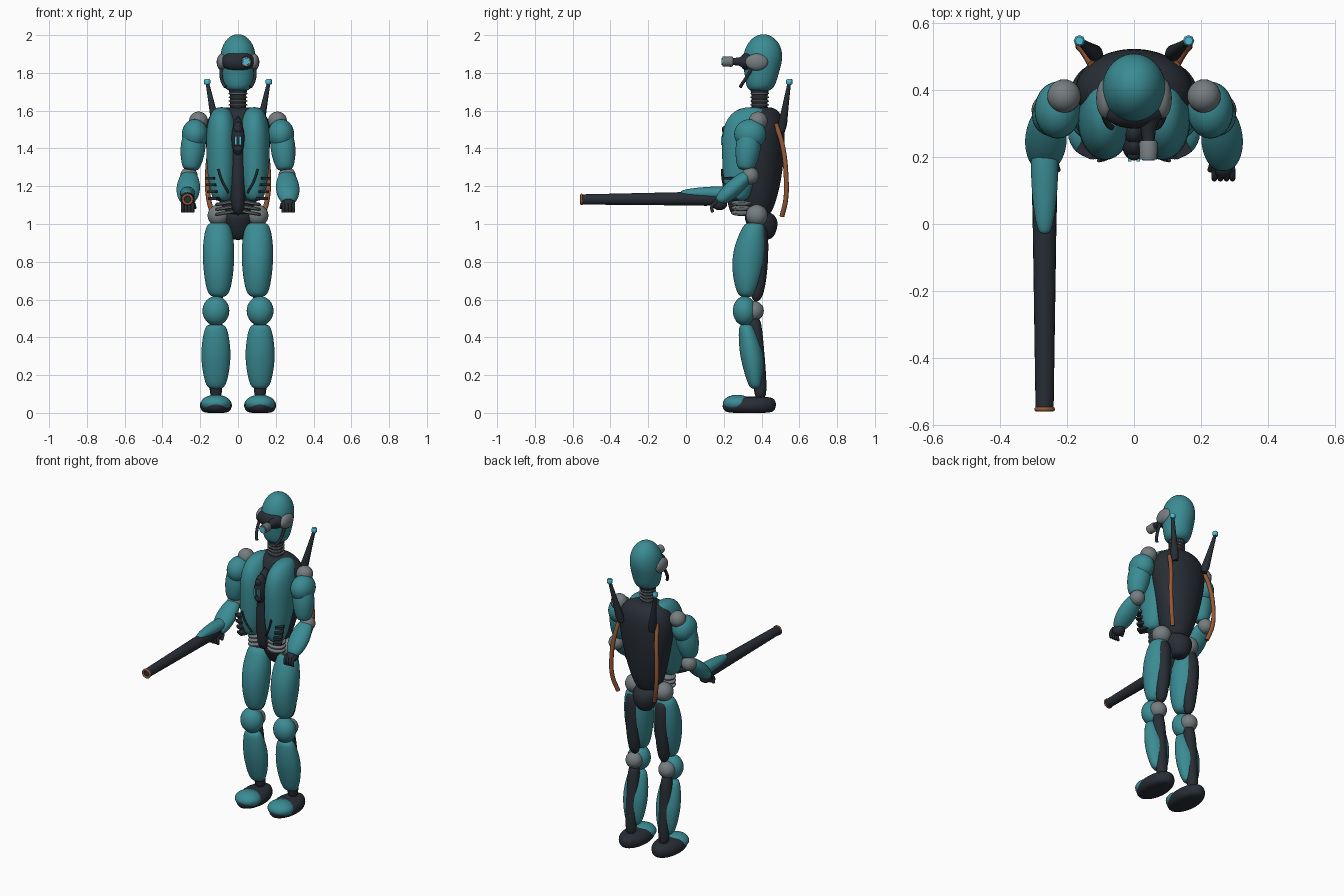
import bpy, bmesh, math
from mathutils import Vector, Matrix

cube = bpy.data.objects.get("Cube")
if cube:
    bpy.data.objects.remove(cube, do_unlink=True)


def material(name, r, g, b, rough=0.5):
    m = bpy.data.materials.new(name)
    m.use_nodes = True
    m.diffuse_color = (r, g, b, 1)
    m.node_tree.nodes["Principled BSDF"].inputs["Base Color"].default_value = (r, g, b, 1)
    return m


TEAL = material("teal armour", 0.043, 0.26, 0.295)
DARK = material("dark frame", 0.021, 0.027, 0.036)
GREY = material("grey joint", 0.18, 0.205, 0.215)
COPPER = material("copper cable", 0.29, 0.095, 0.038)
CYAN = material("cyan light", 0.08, 0.5, 0.66)


def finish(name, bm, mat, subdiv=0):
    mesh = bpy.data.meshes.new(name)
    bmesh.ops.recalc_face_normals(bm, faces=bm.faces)
    bm.to_mesh(mesh)
    bm.free()
    mesh.materials.append(mat)
    mesh.shade_smooth()
    if not subdiv:
        mesh.set_sharp_from_angle(angle=math.radians(40))
    ob = bpy.data.objects.new(name, mesh)
    bpy.context.collection.objects.link(ob)
    if subdiv:
        mod = ob.modifiers.new("smooth", "SUBSURF")
        mod.levels = mod.render_levels = subdiv
    return ob


def skin(name, mat, rings, subdiv):
    bm = bmesh.new()
    loops = [[bm.verts.new(p) for p in ring] for ring in rings]
    n = len(loops[0])
    for a, b in zip(loops, loops[1:]):
        for i in range(n):
            j = (i + 1) % n
            bm.faces.new((a[i], a[j], b[j], b[i]))
    bm.faces.new(loops[0][::-1])
    bm.faces.new(loops[-1])
    return finish(name, bm, mat, subdiv)


def circle(n, rx, ry):
    return [Vector((rx * math.cos(2 * math.pi * i / n), ry * math.sin(2 * math.pi * i / n), 0))
            for i in range(n)]


def loft(name, mat, x, rings, n=16):
    """Smooth shell from rings of (z, y, half width, half depth)."""
    return skin(name, mat, [[p + Vector((x, y, z)) for p in circle(n, rx / 0.974, ry / 0.974)]
                            for z, y, rx, ry in rings], 2)


def rod(name, mat, a, b, profile, flat=1.0, subdiv=0, n=20):
    """Turned part from a to b with (position, radius) pairs."""
    a, b = Vector(a), Vector(b)
    turn = (b - a).to_track_quat("Z", "Y")
    return skin(name, mat, [[a.lerp(b, t) + turn @ p for p in circle(n, r, r * flat)]
                            for t, r in profile], subdiv)


def ball(name, mat, c, r):
    bm = bmesh.new()
    r = r if isinstance(r, tuple) else (r, r, r)
    bmesh.ops.create_uvsphere(bm, u_segments=28, v_segments=16, radius=1,
                              matrix=Matrix.Translation(c) @ Matrix.Diagonal((*r, 1)))
    return finish(name, bm, mat)


def box(name, mat, c, size, turn=0):
    bm = bmesh.new()
    bmesh.ops.create_cube(bm, size=1, matrix=Matrix.Translation(c) @ Matrix.Rotation(turn, 4, "Z")
                          @ Matrix.Diagonal((*size, 1)))
    return finish(name, bm, mat)


def cable(name, mat, points, r):
    cu = bpy.data.curves.new(name, "CURVE")
    cu.dimensions = "3D"
    cu.bevel_depth = r
    cu.bevel_resolution = 3
    cu.use_fill_caps = True
    sp = cu.splines.new("BEZIER")
    sp.bezier_points.add(len(points) - 1)
    for bp, p in zip(sp.bezier_points, points):
        bp.co = p
        bp.handle_left_type = bp.handle_right_type = "AUTO"
    cu.materials.append(mat)
    ob = bpy.data.objects.new(name, cu)
    bpy.context.collection.objects.link(ob)


# Head, visor and eyepiece
loft("head", TEAL, 0, [(1.70, .39, .05, .05), (1.73, .395, .078, .078), (1.79, .40, .088, .088),
                       (1.87, .405, .098, .108), (1.94, .41, .086, .095), (1.985, .41, .055, .06),
                       (2.005, .41, .02, .02)])
ball("visor", DARK, (0, .335, 1.86), (.09, .05, .053))
rod("eyepiece_mount", DARK, (.043, .315, 1.86), (.043, .245, 1.86), [(0, .036), (.5, .022), (1, .018)])
rod("eyepiece", GREY, (.043, .25, 1.86), (.043, .192, 1.86), [(0, .022), (.15, .028), (1, .026)])
rod("eyepiece_lens", CYAN, (.043, .2, 1.86), (.043, .189, 1.86), [(0, .02), (1, .018)])

# Neck with rings
rod("neck", DARK, (0, .39, 1.58), (0, .39, 1.74), [(0, .062), (.25, .042), (.6, .042), (1, .055)])
for i in range(4):
    rod(f"neck_ring_{i + 1}", GREY, (0, .39, 1.625 + .02 * i), (0, .39, 1.637 + .02 * i),
        [(0, .04), (.3, .049), (.7, .049), (1, .04)])

# Torso, pelvis and chest ornament
loft("torso", DARK, 0, [(1.04, .375, .05, .06), (1.07, .38, .085, .08), (1.2, .395, .125, .105),
                        (1.36, .40, .162, .12), (1.48, .40, .18, .125), (1.56, .40, .165, .115),
                        (1.605, .40, .115, .085), (1.62, .40, .06, .05)])
rod("breast_strip", DARK, (0, .27, 1.04), (0, .275, 1.58),
    [(0, .03), (.2, .045), (.6, .045), (1, .03)], 1.3, 1)
loft("pelvis", DARK, 0, [(.915, .41, .03, .03), (.935, .41, .055, .06), (1.0, .405, .085, .085),
                         (1.045, .39, .085, .085), (1.07, .38, .05, .05)])
ball("chest_ornament", DARK, (0, .235, 1.45), (.035, .045, .092))
for z, r in ((1.5, .02), (1.4, .022)):
    ball("ornament_boss", DARK, (0, .205, z), (r, .015, r))

for s, side in ((-1, "right"), (1, "left")):
    def part(kind):
        return f"{side}_{kind}"

    # Head side pieces
    ball(part("ear"), GREY, (s * .085, .375, 1.857), (.028, .06, .045))
    cable(part("jaw_tube"), DARK, [(s * .09, .345, 1.82), (s * .088, .32, 1.775),
                                   (s * .076, .296, 1.74), (s * .066, .288, 1.725)], .009)

    # Chest plates, ribs and waist
    loft(part("chest_plate"), TEAL, s * .087,
         [(1.12, .275, .035, .04), (1.15, .275, .055, .065), (1.25, .285, .074, .09),
          (1.38, .31, .082, .12), (1.51, .315, .08, .122), (1.585, .335, .06, .1),
          (1.62, .35, .03, .05)])
    box(part("ornament_light"), CYAN, (s * .013, .193, 1.44), (.01, .014, .045))
    cable(part("chest_seam"), DARK, [(s * .105, .19, 1.29), (s * .085, .195, 1.23),
                                     (s * .05, .212, 1.165)], .006)
    for i in range(4):
        box(part(f"rib_{i + 1}"), DARK, (s * (.12 + .005 * i), .235, 1.135 + .036 * i),
            (.05, .07, .014), s * .5)
    for i in range(3):
        rod(part(f"waist_ring_{i + 1}"), GREY, (s * .065, .295, 1.05 + .026 * i),
            (s * .068, .295, 1.068 + .026 * i), [(0, .045), (.3, .056), (.7, .056), (1, .045)])
    ball(part("hip_joint"), GREY, (s * .103, .375, 1.045), .058)

    # Back antenna and cable
    root, tip = Vector((s * .11, .505, 1.49)), Vector((s * .163, .547, 1.75))
    rod(part("antenna"), DARK, root, tip, [(0, .018), (.15, .024), (.5, .017), (1, .009)])
    rod(part("antenna_tip"), CYAN, tip - Vector((0, 0, .012)), tip + Vector((0, 0, .018)),
        [(0, .012), (.2, .017), (.8, .017), (1, .012)], n=8)
    cable(part("back_cable"), COPPER, [(s * .125, .475, 1.53), (s * .145, .51, 1.42),
                                       (s * .162, .53, 1.25), (s * .155, .528, 1.13),
                                       (s * .13, .508, 1.04)], .013)

    # Arm
    ball(part("shoulder_joint"), GREY, (s * .209, .382, 1.545), .05)
    ball(part("shoulder_guard"), TEAL, (s * .228, .34, 1.475), (.069, .085, .08))
    rod(part("upper_arm"), TEAL, (s * .225, .345, 1.54), (s * .25, .315, 1.285),
        [(0, .03), (.1, .05), (.5, .071), (.8, .058), (.96, .045), (1, .03)], 1.05, 2, 16)
    ball(part("elbow_joint"), GREY, (s * .26, .34, 1.255), .046)
    rod(part("forearm"), TEAL, (s * .258, .335, 1.265), (s * .268, .17, 1.115),
        [(0, .03), (.08, .05), (.45, .067), (.75, .06), (.95, .042), (1, .025)], .72, 2, 16)
    ball(part("palm"), DARK, (s * .266, .178, 1.105), (.036, .04, .032))
    for i in range(4):
        fx = s * (.24 + .018 * i)
        cable(part(f"finger_{i + 1}"), DARK, [(fx, .165, 1.118), (fx, .138, 1.095),
                                              (fx, .14, 1.062)], .009)
    cable(part("thumb"), DARK, [(s * .235, .185, 1.11), (s * .228, .16, 1.085)], .009)

    # Leg
    x = s * .117
    loft(part("thigh_core"), DARK, s * .105, [(1.0, .385, .04, .04), (.93, .39, .05, .048),
                                              (.75, .392, .042, .042), (.58, .37, .034, .034)])
    loft(part("thigh"), TEAL, s * .103, [(1.01, .36, .045, .04), (.985, .36, .07, .062),
                                         (.87, .338, .086, .09), (.75, .328, .08, .086),
                                         (.65, .322, .064, .058), (.61, .32, .04, .035)])
    ball(part("knee_cap"), TEAL, (x, .31, .54), (.071, .062, .078))
    ball(part("knee_joint"), GREY, (x, .36, .54), .052)
    loft(part("shin_core"), DARK, x, [(.53, .36, .036, .036), (.35, .372, .04, .04),
                                      (.2, .39, .035, .035), (.06, .395, .034, .034)])
    loft(part("shin"), TEAL, x, [(.47, .32, .04, .03), (.45, .322, .062, .045),
                                 (.33, .345, .08, .064), (.24, .357, .074, .056),
                                 (.155, .366, .057, .04), (.125, .37, .035, .025)])
    loft(part("foot"), DARK, x, [(-.002, .335, .055, .11), (.012, .335, .078, .135),
                                 (.042, .333, .088, .145), (.07, .345, .075, .127),
                                 (.087, .355, .045, .09)])
    ball(part("toe_cap"), TEAL, (x, .272, .05), (.08, .077, .046))

# Long barrel carried on the right arm
gx = -.267
rod("barrel", DARK, (gx, .2, 1.135), (gx, -.553, 1.13), [(0, .03), (.12, .038), (.3, .035), (1, .027)])
rod("barrel_guard", TEAL, (gx, .26, 1.165), (gx, -.03, 1.162),
    [(0, .025), (.1, .04), (.4, .043), (.75, .034), (.95, .022), (1, .012)], .85, 2, 16)
ring = circle(24, .024, .024)
cable("muzzle_ring", COPPER, [(gx + p.x, -.553, 1.13 + p.y) for p in ring], .007)
bpy.data.objects["muzzle_ring"].data.splines[0].use_cyclic_u = True
